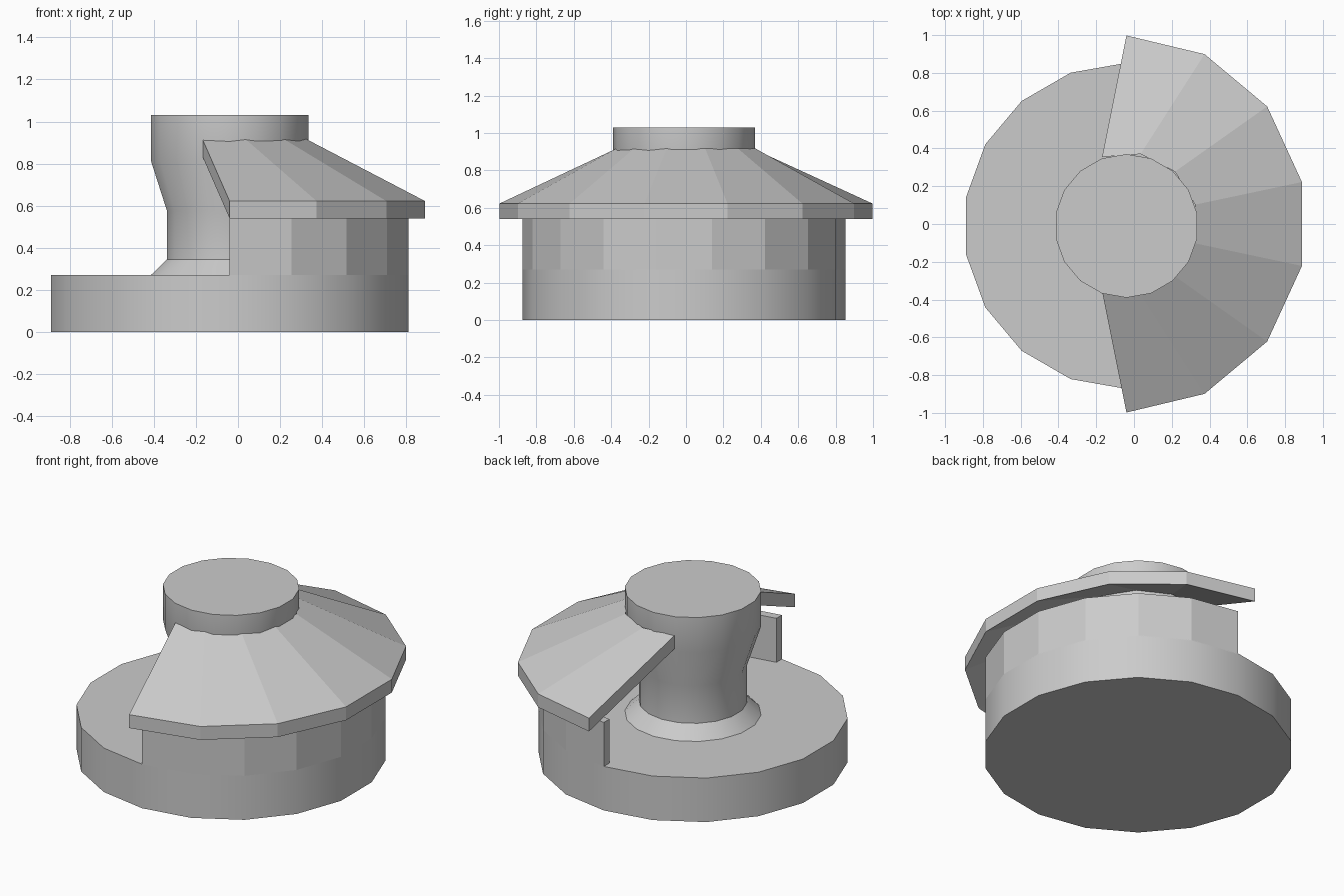
import bpy, bmesh
from math import sin, cos, radians

if "Cube" in bpy.data.objects:
    bpy.data.objects.remove(bpy.data.objects["Cube"])

CX, CY = -0.04, -0.01   # axis of the turned parts


def make(name, bm, smooth=False):
    bmesh.ops.recalc_face_normals(bm, faces=bm.faces)
    mesh = bpy.data.meshes.new(name)
    bm.to_mesh(mesh)
    bm.free()
    ob = bpy.data.objects.new(name, mesh)
    bpy.context.collection.objects.link(ob)
    if smooth:
        bpy.ops.object.select_all(action='DESELECT')
        bpy.context.view_layer.objects.active = ob
        ob.select_set(True)
        bpy.ops.object.shade_smooth_by_angle(angle=radians(30))
    return ob


def bridge(bm, a, b, closed):
    n = len(a)
    for i in range(n if closed else n - 1):
        j = (i + 1) % n
        bm.faces.new((a[i], a[j], b[j], b[i]))


def lathe(name, profile, sides=18):
    bm = bmesh.new()
    rings = []
    for r, z in profile:
        angles = [radians(10 + 360 * i / sides) for i in range(sides)]
        rings.append([bm.verts.new((CX + r * cos(t), CY + r * sin(t), z)) for t in angles])
    for a, b in zip(rings, rings[1:]):
        bridge(bm, a, b, True)
    bm.faces.new(rings[0])
    bm.faces.new(rings[-1])
    return make(name, bm, True)


def arc_band(name, loops):
    """Closed cross-section of four point rows swept along an open arc."""
    bm = bmesh.new()
    rows = [[bm.verts.new(p) for p in loop] for loop in loops]
    for i in range(4):
        bridge(bm, rows[i], rows[(i + 1) % 4], False)
    for end in (0, -1):
        bm.faces.new([row[end] for row in rows])
    return make(name, bm)


def arc(rx, ry, cy, z, half, segments):
    angles = [radians(-half + 2 * half * i / segments) for i in range(segments + 1)]
    return [(CX + rx * cos(t), cy + ry * sin(t), z) for t in angles]


# round base
lathe("base", [(0.863, 0), (0.863, 0.27)])

# central column with flared foot and wider head
lathe("column", [(0.38, 0.265), (0.38, 0.27), (0.302, 0.345),
                 (0.302, 0.575), (0.38, 0.815), (0.38, 1.03)])

# thin half-round wall standing on the base rim
arc_band("wall", [arc(0.863, 0.863, CY, 0.265, 90, 9), arc(0.863, 0.863, CY, 0.54, 90, 9),
                  arc(0.81, 0.81, CY, 0.54, 90, 9), arc(0.81, 0.81, CY, 0.265, 90, 9)])

# sloping half roof around the column
arc_band("roof", [arc(0.953, 0.998, 0, 0.54, 90, 7), arc(0.953, 0.998, 0, 0.622, 90, 7),
                  arc(0.378, 0.378, 0, 0.917, 110, 7), arc(0.378, 0.378, 0, 0.835, 110, 7)])
